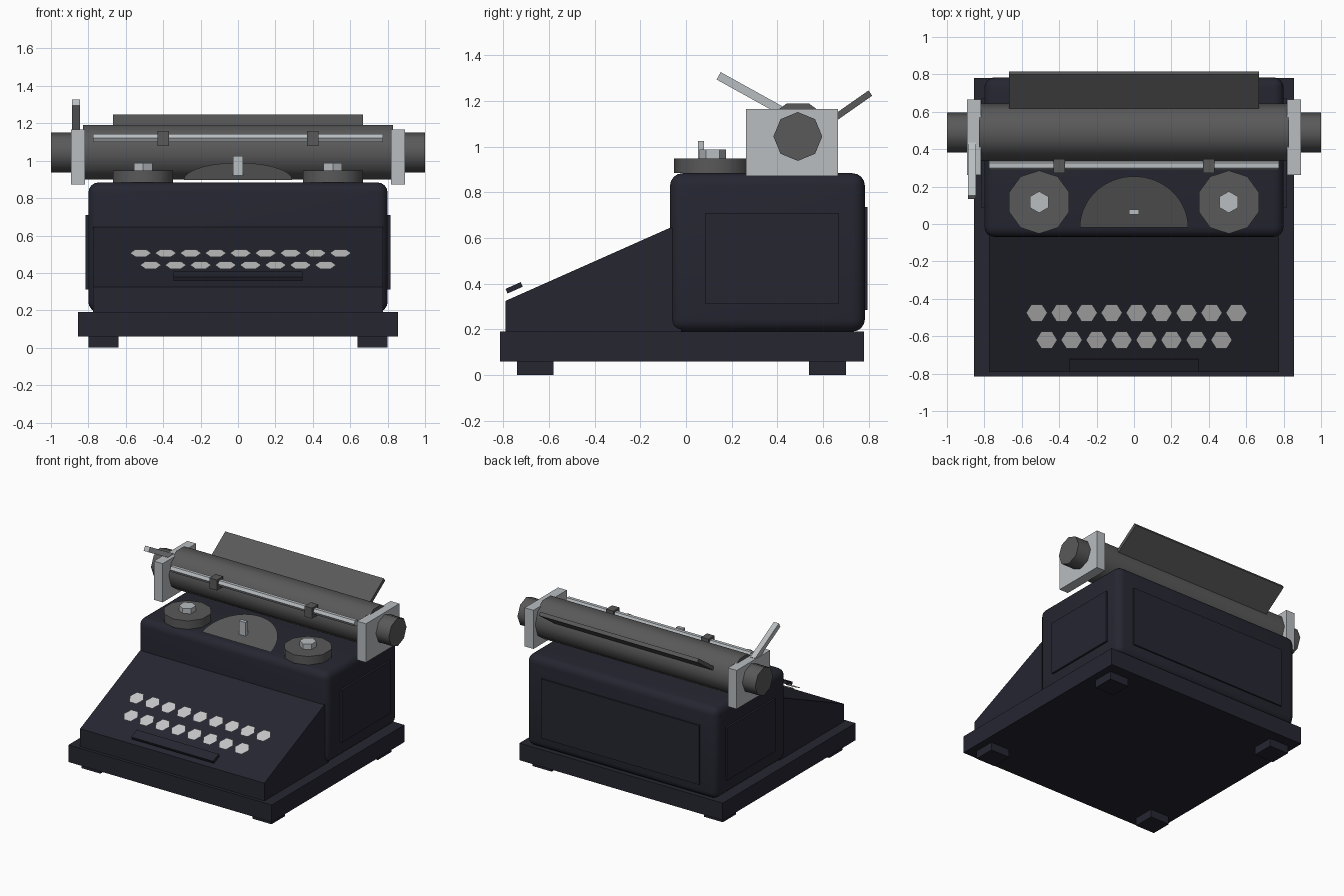
import bpy
import bmesh
from math import radians, pi, sin, cos, atan2
from mathutils import Matrix, Vector

cube = bpy.data.objects.get("Cube")
if cube:
    bpy.data.objects.remove(cube, do_unlink=True)


def material(name, r, g, b):
    mat = bpy.data.materials.new(name)
    mat.use_nodes = True
    mat.diffuse_color = (r, g, b, 1)
    mat.node_tree.nodes["Principled BSDF"].inputs["Base Color"].default_value = (r, g, b, 1)
    return mat


NAVY = material("dark navy enamel", 0.019, 0.019, 0.031)
RUBBER = material("dark grey rubber", 0.1, 0.1, 0.1)
METAL = material("light steel", 0.48, 0.51, 0.53)
KEYCAP = material("key white", 0.56, 0.56, 0.57)


def finish(name, bm, mat, matrix=Matrix(), smooth=None):
    bm.transform(matrix)
    mesh = bpy.data.meshes.new(name)
    bm.to_mesh(mesh)
    bm.free()
    obj = bpy.data.objects.new(name, mesh)
    bpy.context.collection.objects.link(obj)
    mesh.materials.append(mat)
    if smooth:
        bpy.ops.object.select_all(action='DESELECT')
        obj.select_set(True)
        bpy.context.view_layer.objects.active = obj
        bpy.ops.object.shade_smooth_by_angle(angle=radians(smooth))
    return obj


def box(name, centre, size, mat, tilt=0, bevel=0):
    """Box with an optional tilt about x, in degrees."""
    bm = bmesh.new()
    bmesh.ops.create_cube(bm, size=1, matrix=Matrix.Diagonal((*size, 1)))
    if bevel:
        bmesh.ops.bevel(bm, geom=bm.edges[:], offset=bevel, segments=4,
                        profile=0.5, affect='EDGES')
    place = Matrix.Translation(centre) @ Matrix.Rotation(radians(tilt), 4, 'X')
    return finish(name, bm, mat, place, 40 if bevel else None)


def cylinder(name, centre, radius, depth, sides, mat, along_x=False, smooth=None):
    bm = bmesh.new()
    bmesh.ops.create_cone(bm, cap_ends=True, segments=sides, radius1=radius,
                          radius2=radius, depth=depth)
    turn = Matrix.Rotation(pi / 2, 4, 'Y') if along_x else Matrix()
    return finish(name, bm, mat, Matrix.Translation(centre) @ turn, smooth)


def flat_shape(name, points, centre, tilt, mat):
    """Single flat face, tilted about x."""
    bm = bmesh.new()
    bm.faces.new([bm.verts.new((x, y, 0)) for x, y in points])
    place = Matrix.Translation(centre) @ Matrix.Rotation(tilt, 4, 'X')
    return finish(name, bm, mat, place)


def arc(radius, start, end, count):
    angles = [start + (end - start) * i / count for i in range(count + 1)]
    return [(radius * cos(a), radius * sin(a)) for a in angles]


# Base and feet
box("base", (0, -0.018, 0.125), (1.71, 1.595, 0.13), NAVY)
for side, sx in (("left", 1), ("right", -1)):
    for end, y in (("front", -0.66), ("back", 0.62)):
        box(f"{end}_{side}_foot", (sx * 0.72, y, 0.03), (0.16, 0.16, 0.06), NAVY)

# Rounded housing with raised panels
box("housing", (0, 0.357, 0.537), (1.6, 0.854, 0.694), NAVY, bevel=0.055)
box("back_panel", (0, 0.783, 0.51), (1.33, 0.024, 0.45), NAVY)

# Sloping keyboard front
bm = bmesh.new()
profile = [(-0.79, 0.19), (-0.02, 0.19), (-0.02, 0.645), (-0.07, 0.645), (-0.79, 0.325)]
face = bm.faces.new([bm.verts.new((-0.775, y, z)) for y, z in profile])
extruded = bmesh.ops.extrude_face_region(bm, geom=[face])["geom"]
bmesh.ops.translate(bm, vec=Vector((1.55, 0, 0)),
                    verts=[v for v in extruded if isinstance(v, bmesh.types.BMVert)])
bmesh.ops.recalc_face_normals(bm, faces=bm.faces)
finish("keyboard_slope", bm, NAVY)

# Two rows of thin hexagonal keys and the space bar
SLOPE = atan2(0.32, 0.72)
hexagon = arc(0.057, 0, 2 * pi, 6)[:-1]
for row, (count, x0, y, z) in enumerate(((9, -0.52, -0.475, 0.506), (8, -0.467, -0.62, 0.442))):
    for i in range(count):
        flat_shape(f"key_{row + 1}_{i + 1}", hexagon, (x0 + i * 0.1335, y, z), SLOPE, KEYCAP)
box("space_bar", (0, -0.753, 0.382), (0.69, 0.073, 0.022), NAVY, tilt=24)

# Type basket and type guide
flat_shape("type_basket", arc(0.29, 0, pi, 32), (0, -0.02, 0.897), radians(18.5), RUBBER)
box("type_guide", (0, 0.065, 0.965), (0.056, 0.027, 0.12), METAL)

# Platen, bail rod and paper rest
cylinder("platen", (0, 0.49, 1.045), 0.153, 1.66, 10, RUBBER, True, 50)
cylinder("bail_rod", (0, 0.313, 1.122), 0.025, 1.55, 6, METAL, True)
box("paper_rest", (0, 0.712, 1.168), (1.334, 0.234, 0.028), RUBBER, tilt=35)

# Paired parts
for side, sx in (("left", 1), ("right", -1)):
    box(f"{side}_side_panel", (sx * 0.802, 0.378, 0.51), (0.026, 0.585, 0.4), NAVY)
    box(f"{side}_carriage_bracket", (sx * 0.855, 0.464, 1.019), (0.074, 0.402, 0.294), METAL)
    cylinder(f"{side}_platen_knob", (sx * 0.93, 0.49, 1.045), 0.107, 0.14, 8, RUBBER, True, 50)
    box(f"{side}_bail_clip", (sx * 0.4, 0.31, 1.118), (0.062, 0.074, 0.08), RUBBER)
    cylinder(f"{side}_ribbon_spool", (sx * 0.507, 0.117, 0.916), 0.169, 0.064, 10, RUBBER, False, 50)
    cylinder(f"{side}_spool_nut", (sx * 0.507, 0.117, 0.967), 0.058, 0.042, 6, METAL)

# Carriage return lever on the right
box("return_lever", (-0.867, 0.285, 1.232), (0.042, 0.325, 0.037), METAL, tilt=-29)
